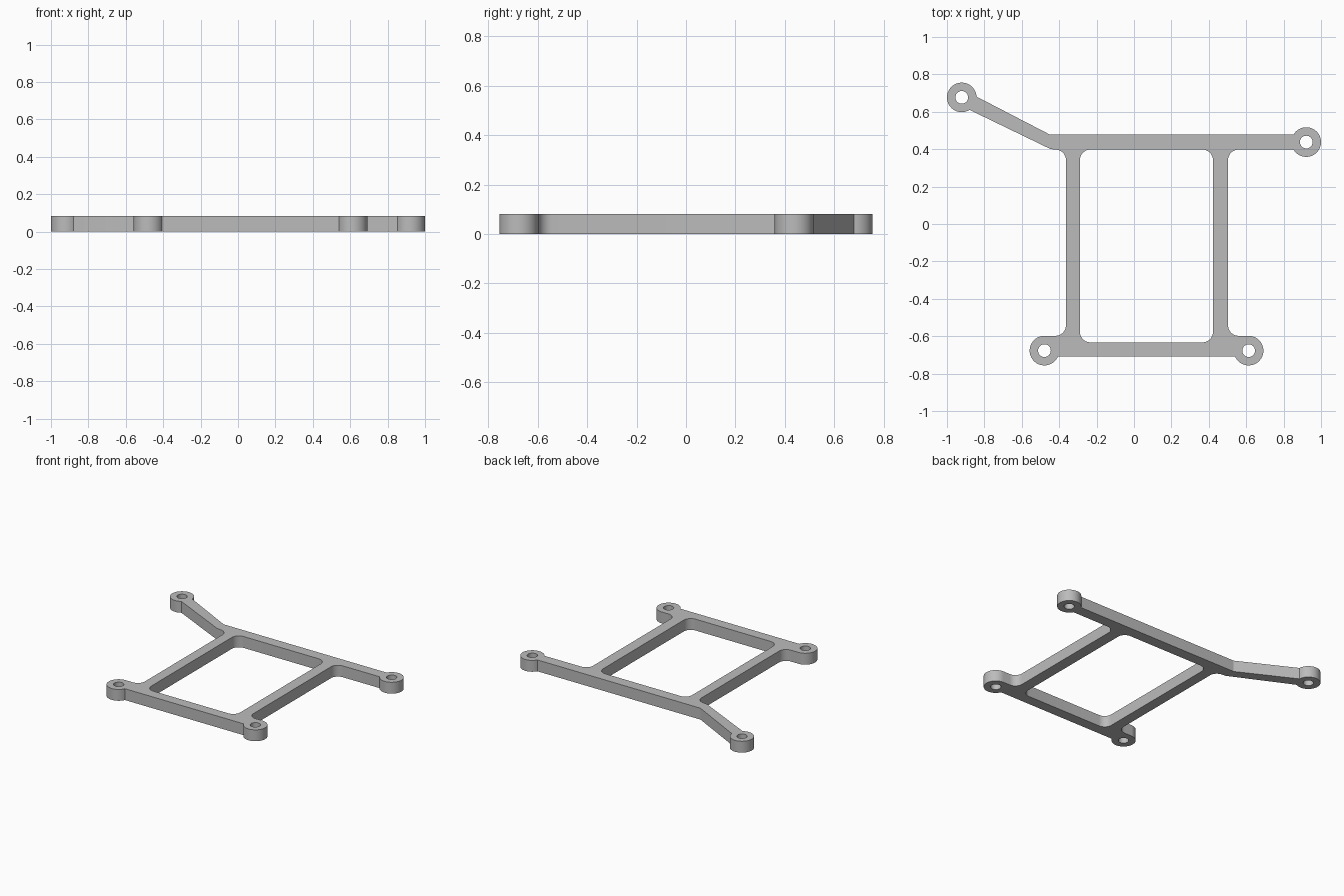
import bpy
import bmesh
from math import radians, cos, sin, tan
from mathutils import Vector

cube = bpy.data.objects.get("Cube")
if cube:
    bpy.data.objects.remove(cube, do_unlink=True)

HEIGHT = 0.082
BOSS_R, HOLE_R, FILLET = 0.079, 0.034, 0.056

# Mounting boss centres
back_right = Vector((-0.921, 0.677))
back_left = Vector((0.921, 0.438))
front_left = Vector((0.613, -0.677))
front_right = Vector((-0.479, -0.677))

# Bar edges
BACK_OUT, BACK_IN = 0.478, 0.398
FRONT_IN = -0.633
LEFT_OUT, LEFT_IN = 0.503, 0.422
RIGHT_OUT, RIGHT_IN = -0.364, -0.289
BOSS_TOP = front_left.y + BOSS_R


def arc(centre, radius, start, end, step=7.5):
    """Points on an arc, angles in degrees."""
    n = max(2, round(abs(end - start) / step))
    angles = [radians(start + (end - start) * i / n) for i in range(n + 1)]
    return [centre + radius * Vector((cos(a), sin(a))) for a in angles]


def circle(centre, radius):
    return arc(centre, radius, 0, 360)[:-1]


def fillet(x, y, sx, sy, reverse=False):
    """Quarter round in a square corner; sx, sy point to the arc centre."""
    centre = Vector((x + sx * FILLET, y + sy * FILLET))
    pts = []
    for p in arc(Vector((0, 0)), FILLET, 0, 90, 10):
        pts.append(centre + Vector((-sx * p.x, -sy * p.y)))
    return pts[::-1] if reverse else pts


# Outer outline, counter-clockwise from the front right boss
outline = (
    arc(front_right, BOSS_R, 90, 336)
    + arc(front_left, BOSS_R, 204, 450)
    + fillet(LEFT_OUT, BOSS_TOP, 1, 1, True)
    + fillet(LEFT_OUT, BACK_IN, 1, -1)
    + arc(back_left, BOSS_R, 210, 510)
    + [Vector((-0.45, BACK_OUT))]
    + arc(back_right, BOSS_R, 3, 302)
    + [Vector((-0.447, 0.401))]
    + fillet(RIGHT_OUT, BACK_IN, -1, -1, True)
    + fillet(RIGHT_OUT, BOSS_TOP, -1, 1)
)

# Central opening with rounded corners
opening = (
    fillet(RIGHT_IN, FRONT_IN, 1, 1)
    + fillet(LEFT_IN, FRONT_IN, -1, 1, True)
    + fillet(LEFT_IN, BACK_IN, -1, -1)
    + fillet(RIGHT_IN, BACK_IN, 1, -1, True)
)

# Screw holes
bosses = (back_right, back_left, front_left, front_right)
loops = [outline, opening] + [circle(c, HOLE_R) for c in bosses]

# Fill the profile and extrude it to a plate
bm = bmesh.new()
for loop in loops:
    verts = [bm.verts.new((p.x, p.y, 0)) for p in loop]
    for a, b in zip(verts, verts[1:] + verts[:1]):
        bm.edges.new((a, b))
bmesh.ops.triangle_fill(bm, use_beauty=True, edges=bm.edges[:], normal=(0, 0, 1))
result = bmesh.ops.extrude_face_region(bm, geom=bm.faces[:], use_keep_orig=True)
top = [g for g in result["geom"] if isinstance(g, bmesh.types.BMVert)]
bmesh.ops.translate(bm, verts=top, vec=(0, 0, HEIGHT))
bmesh.ops.recalc_face_normals(bm, faces=bm.faces[:])

mesh = bpy.data.meshes.new("mounting_frame")
bm.to_mesh(mesh)
bm.free()
frame = bpy.data.objects.new("mounting_frame", mesh)
bpy.context.collection.objects.link(frame)

# Plain grey material
grey = bpy.data.materials.new("plain_grey")
grey.use_nodes = True
colour = (0.5, 0.5, 0.5, 1)
grey.diffuse_color = colour
grey.node_tree.nodes["Principled BSDF"].inputs["Base Color"].default_value = colour
mesh.materials.append(grey)

# Smooth round walls, sharp rims
bpy.ops.object.select_all(action="DESELECT")
frame.select_set(True)
bpy.context.view_layer.objects.active = frame
bpy.ops.object.shade_smooth_by_angle(angle=radians(25))
